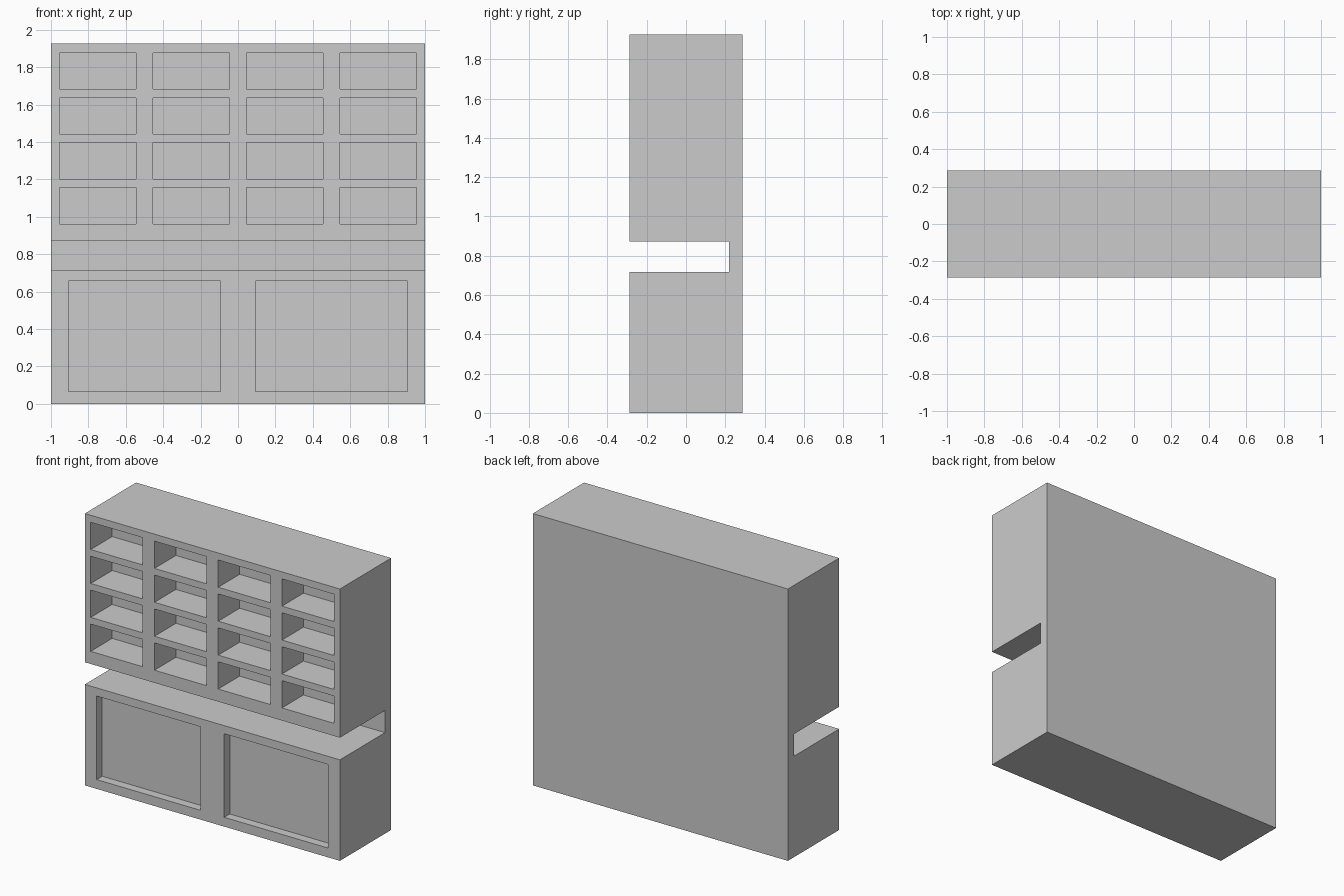
import bpy, bmesh
from mathutils import Matrix

if "Cube" in bpy.data.objects:
    bpy.data.objects.remove(bpy.data.objects["Cube"])

FRONT, BACK, HEIGHT = -0.287, 0.287, 1.927


def make_object(name, bm):
    bmesh.ops.recalc_face_normals(bm, faces=bm.faces)
    mesh = bpy.data.meshes.new(name)
    bm.to_mesh(mesh)
    bm.free()
    obj = bpy.data.objects.new(name, mesh)
    bpy.context.collection.objects.link(obj)
    return obj


def add_recess(bm, x, z, width, height, depth):
    """Cutter box that starts in front of the cabinet and ends at the given depth."""
    over = 0.05
    size = Matrix.Diagonal((width, depth + over, height, 1))
    pos = Matrix.Translation((x, FRONT + (depth - over) / 2, z))
    bmesh.ops.create_cube(bm, size=1, matrix=pos @ size)


# Cabinet body: side profile with the open counter slot, extruded across the width
profile = [(FRONT, 0), (BACK, 0), (BACK, HEIGHT), (FRONT, HEIGHT),
           (FRONT, 0.873), (0.218, 0.873), (0.218, 0.716), (FRONT, 0.716)]
bm = bmesh.new()
side = bm.faces.new([bm.verts.new((-1, y, z)) for y, z in profile])
ext = bmesh.ops.extrude_face_region(bm, geom=[side], use_keep_orig=True)
bmesh.ops.translate(bm, vec=(2, 0, 0),
                    verts=[v for v in ext["geom"] if isinstance(v, bmesh.types.BMVert)])
cabinet = make_object("cabinet", bm)

# Recesses: 4 x 4 pigeonholes above, two shallow door panels below
bm = bmesh.new()
for col in range(4):
    for row in range(4):
        add_recess(bm, -0.75 + 0.5 * col, 1.059 + 0.2405 * row, 0.408, 0.193, 0.24)
for x in (-0.5, 0.5):
    add_recess(bm, x, 0.362, 0.814, 0.592, 0.062)
cutter = make_object("recess_cutter", bm)
cutter.hide_render = True

# Carve the recesses, then drop the helper
cut = cabinet.modifiers.new("recesses", 'BOOLEAN')
cut.operation = 'DIFFERENCE'
cut.solver = 'EXACT'
cut.object = cutter
bpy.context.view_layer.objects.active = cabinet
cabinet.select_set(True)
bpy.ops.object.modifier_apply(modifier=cut.name)
bpy.data.objects.remove(cutter)
